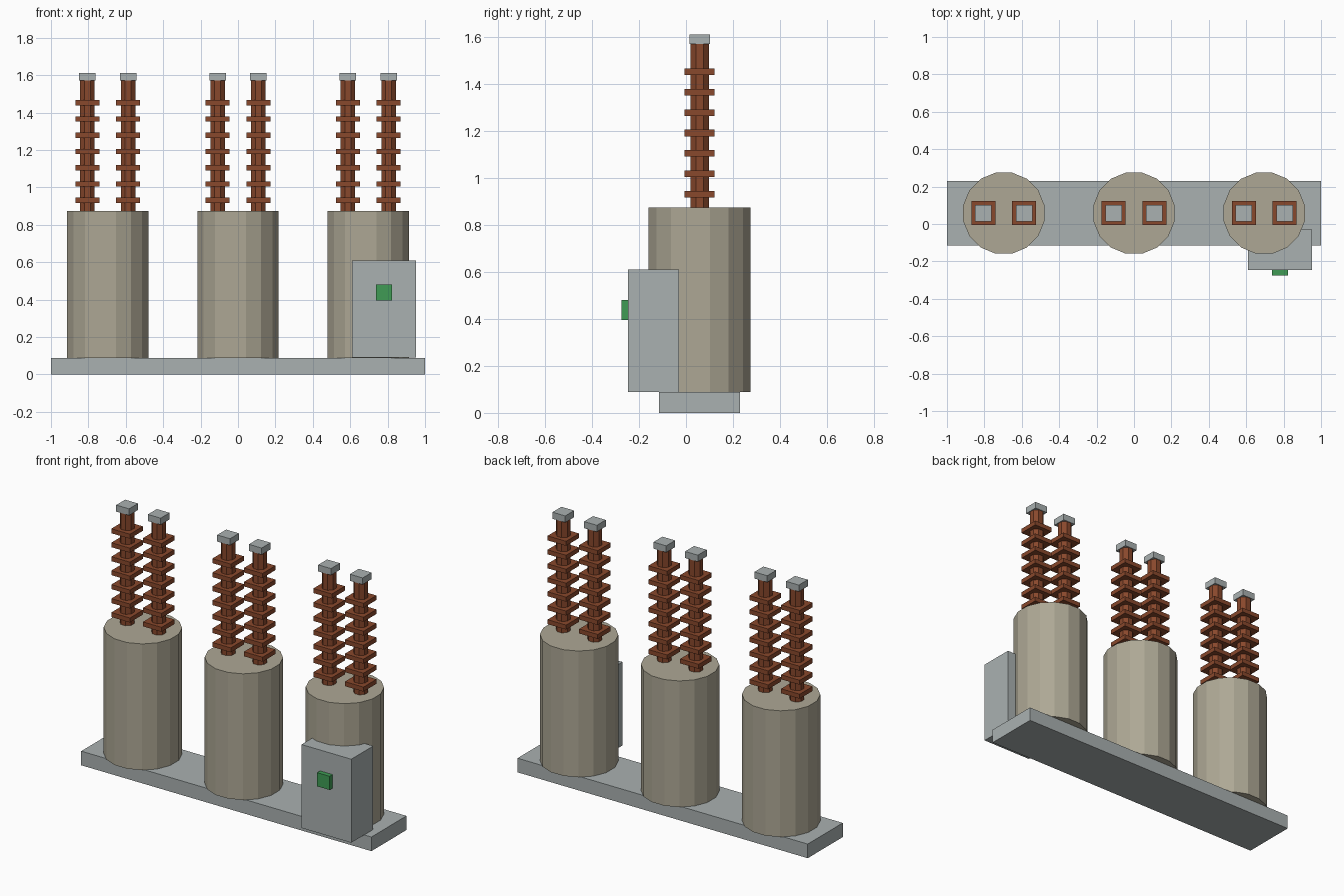
import bpy, math

if "Cube" in bpy.data.objects:
    bpy.data.objects.remove(bpy.data.objects["Cube"])


def material(name, rgb):
    m = bpy.data.materials.new(name)
    m.diffuse_color = (*rgb, 1)
    m.use_nodes = True
    m.node_tree.nodes["Principled BSDF"].inputs["Base Color"].default_value = m.diffuse_color
    return m


GREY = material("galvanised grey", (0.40, 0.44, 0.44))
TAN = material("tank beige", (0.42, 0.39, 0.30))
BROWN = material("porcelain brown", (0.25, 0.065, 0.025))
GREEN = material("indicator green", (0.05, 0.33, 0.09))


def box(name, x, y, z, mat):
    """Box from (min, max) ranges on each axis."""
    bpy.ops.mesh.primitive_cube_add(size=1, location=[(a + b) / 2 for a, b in (x, y, z)])
    o = bpy.context.object
    o.name = name
    o.scale = [b - a for a, b in (x, y, z)]
    o.data.materials.append(mat)


def prism(name, sides, half_width, x, y, z, mat):
    """Upright prism with flat sides facing the axes."""
    bpy.ops.mesh.primitive_cylinder_add(
        vertices=sides, radius=half_width / math.cos(math.pi / sides), depth=z[1] - z[0],
        location=(x, y, (z[0] + z[1]) / 2), rotation=(0, 0, math.pi / sides))
    o = bpy.context.object
    o.name = name
    o.data.materials.append(mat)


Y = 0.058  # common centre line of the tanks

# Base skid
box("base", (-1, 1), (-0.115, 0.23), (0, 0.088), GREY)

for cx in (-0.696, 0, 0.696):
    # Tank
    prism("tank", 16, 0.217, cx, Y, (0.088, 0.874), TAN)
    for bx in (cx - 0.109, cx + 0.109):
        # Bushing: core, square sheds and terminal cap
        prism("bushing_core", 8, 0.039, bx, Y, (0.874, 1.571), BROWN)
        for i in range(7):
            z = 0.931 + 0.087 * i
            box("bushing_shed", (bx - 0.064, bx + 0.064), (Y - 0.064, Y + 0.064),
                (z - 0.014, z + 0.014), BROWN)
        box("terminal_cap", (bx - 0.044, bx + 0.044), (Y - 0.044, Y + 0.044),
            (1.571, 1.612), GREY)

# Control cabinet with indicator
box("control_cabinet", (0.61, 0.953), (-0.246, -0.03), (0.09, 0.61), GREY)
box("indicator", (0.738, 0.824), (-0.275, -0.246), (0.395, 0.48), GREEN)
